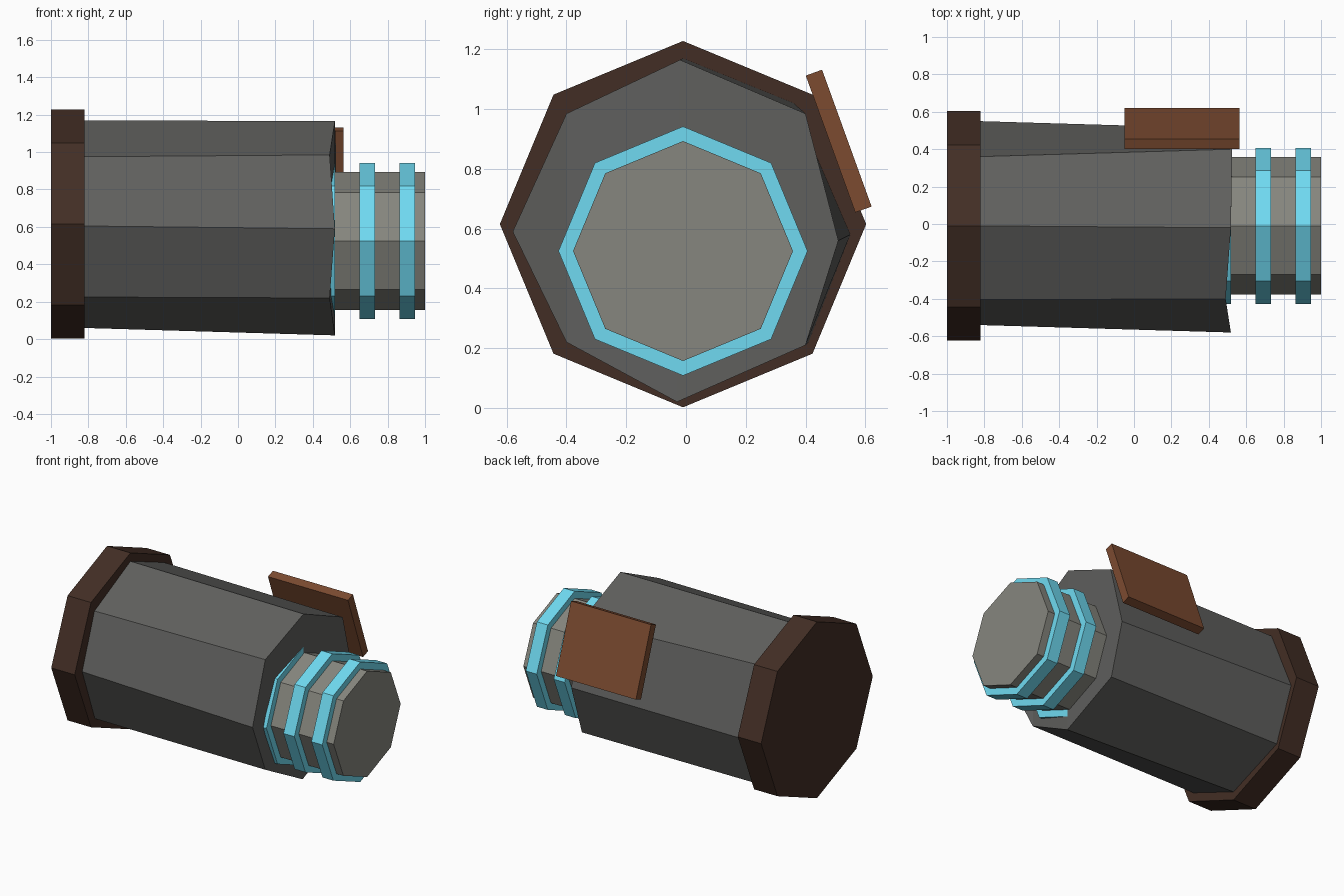
import bpy, bmesh
from math import pi, radians, cos, sin

if "Cube" in bpy.data.objects:
    bpy.data.objects.remove(bpy.data.objects["Cube"])

CY = -0.01


def finish(name, bm, color):
    bmesh.ops.recalc_face_normals(bm, faces=bm.faces[:])
    me = bpy.data.meshes.new(name)
    bm.to_mesh(me)
    bm.free()
    mat = bpy.data.materials.new(name + "_colour")
    mat.diffuse_color = (*color, 1)
    mat.use_nodes = True
    mat.node_tree.nodes["Principled BSDF"].inputs["Base Color"].default_value = mat.diffuse_color
    me.materials.append(mat)
    ob = bpy.data.objects.new(name, me)
    bpy.context.collection.objects.link(ob)
    return ob


def loft(name, ring_a, ring_b, color, cap_b=None):
    """Join two rings of points; cap_b optionally splits the far end into faces."""
    bm = bmesh.new()
    a = [bm.verts.new(p) for p in ring_a]
    b = [bm.verts.new(p) for p in ring_b]
    n = len(a)
    for i in range(n):
        j = (i + 1) % n
        bm.faces.new((a[i], a[j], b[j], b[i]))
    bm.faces.new(a)
    for f in cap_b or [range(n)]:
        bm.faces.new([b[i] for i in f])
    return finish(name, bm, color)


def octagon(x, z, r):
    return [(x, CY + r * sin(i * pi / 4), z + r * cos(i * pi / 4)) for i in range(8)]


def drum(name, x0, x1, z, r, color):
    return loft(name, octagon(x0, z, r), octagon(x1, z, r), color)


DARK_BROWN = (0.055, 0.027, 0.018)
BROWN = (0.2, 0.07, 0.03)
DARK_GREY = (0.115, 0.115, 0.11)
GREY = (0.24, 0.24, 0.21)
CYAN = (0.16, 0.7, 0.88)

# Rear cap
drum("rear_cap", -1.0, -0.82, 0.615, 0.613, DARK_BROWN)

# Slightly crooked body with a dented front end (rings start at the top, go towards +y)
back = [(-0.01, 1.17), (0.36, 1.02), (0.55, 0.58), (0.41, 0.22),
        (-0.01, 0.06), (-0.40, 0.225), (-0.54, 0.605), (-0.405, 0.975)]
front = [(0.518, -0.02, 1.165), (0.525, 0.40, 0.985), (0.525, 0.51, 0.56), (0.52, 0.40, 0.21),
         (0.518, -0.03, 0.02), (0.49, -0.40, 0.22), (0.518, -0.58, 0.59), (0.49, -0.40, 0.985)]
loft("body", [(-0.83, y, z) for y, z in back], front, DARK_GREY,
     cap_b=[(5, 6, 7), (0, 4, 5, 7), (0, 1, 2, 3, 4)])

# Narrow neck and its three bands
drum("neck", 0.42, 1.0, 0.525, 0.368, GREY)
for i in range(3):
    x = 0.476 + 0.2145 * i
    drum(f"band_{i + 1}", x - 0.042, x + 0.042, 0.525, 0.417, CYAN)

# Tilted plate on the back side
bm = bmesh.new()
bmesh.ops.create_cube(bm, size=1)
plate = finish("side_plate", bm, BROWN)
plate.scale = (0.615, 0.058, 0.487)
plate.rotation_euler = (radians(19.9), 0, 0)
plate.location = (0.2575, 0.511, 0.893)
